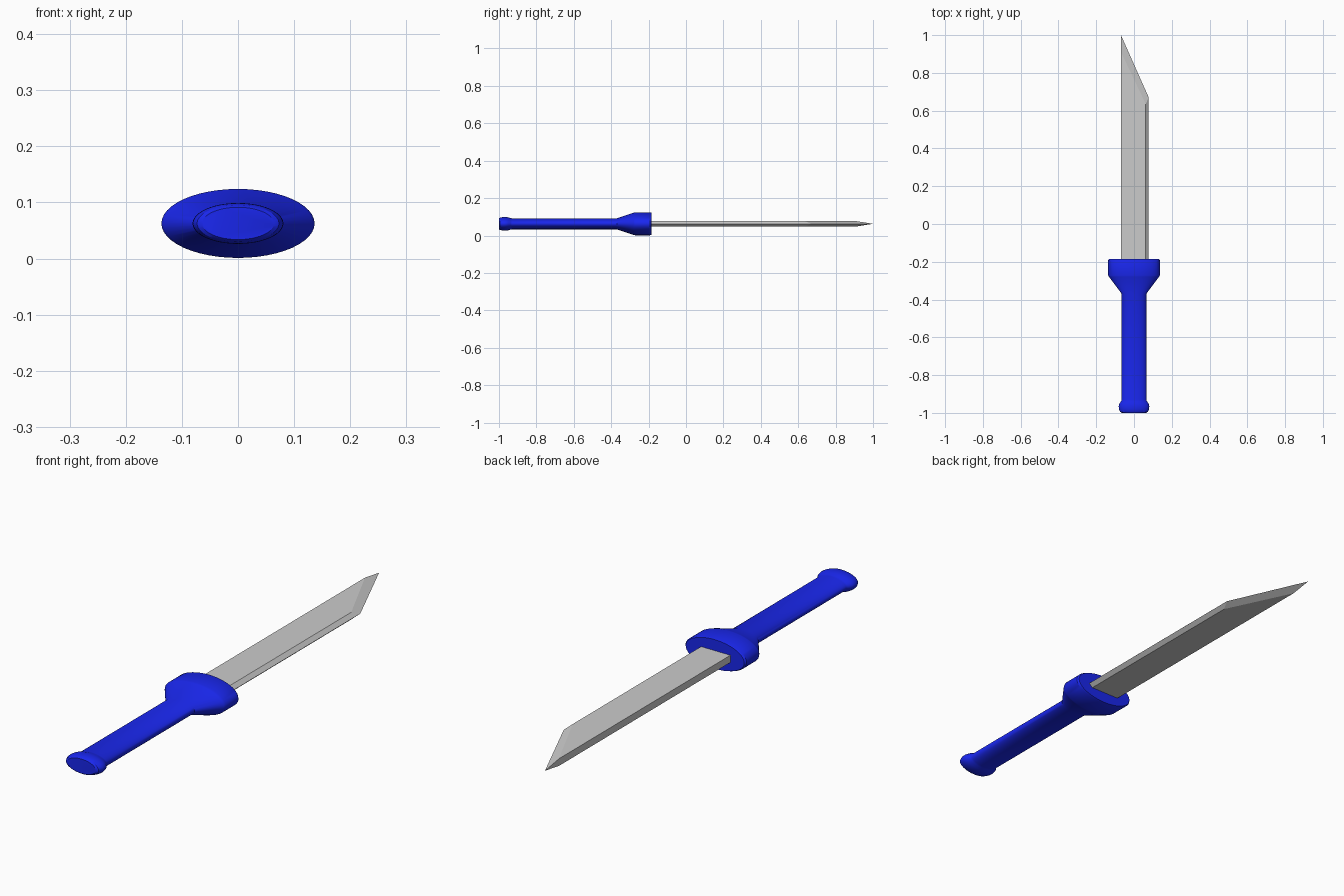
import bpy, bmesh, math

if "Cube" in bpy.data.objects:
    bpy.data.objects.remove(bpy.data.objects["Cube"])

CZ = 0.0625      # height of the long axis
FLAT = 0.45      # height / width ratio of the oval handle


def finish(bm, name):
    bmesh.ops.recalc_face_normals(bm, faces=bm.faces)
    me = bpy.data.meshes.new(name)
    bm.to_mesh(me)
    bm.free()
    ob = bpy.data.objects.new(name, me)
    bpy.context.collection.objects.link(ob)
    return ob


def oval_lathe(name, profile, seg=48):
    """Closed oval solid along y from (y, half width) pairs."""
    bm = bmesh.new()
    rings = []
    for y, r in profile:
        rings.append([bm.verts.new((r * math.cos(a), y, CZ + r * FLAT * math.sin(a)))
                      for a in (2 * math.pi * i / seg for i in range(seg))])
    for a, b in zip(rings, rings[1:]):
        for i in range(seg):
            j = (i + 1) % seg
            bm.faces.new((a[i], a[j], b[j], b[i]))
    bm.faces.new(rings[0])
    bm.faces.new(rings[-1])
    return finish(bm, name)


# Handle: pommel, straight grip, flared guard
handle = oval_lathe("handle", [
    (-1.0, 0.064), (-0.995, 0.073), (-0.98, 0.080), (-0.965, 0.081), (-0.95, 0.077),
    (-0.938, 0.068), (-0.93, 0.065), (-0.37, 0.065), (-0.28, 0.132),
    (-0.272, 0.1365), (-0.192, 0.1365), (-0.185, 0.131)])
blue = bpy.data.materials.new("handle_blue")
blue.diffuse_color = (0.01, 0.02, 0.85, 1)
blue.use_nodes = True
blue.node_tree.nodes["Principled BSDF"].inputs["Base Color"].default_value = blue.diffuse_color
handle.data.materials.append(blue)
bpy.context.view_layer.objects.active = handle
handle.select_set(True)
bpy.ops.object.shade_smooth_by_angle(angle=math.radians(30))

# Blade: flat sides with ground bevels meeting at the edge and angled tip
T = 0.0145
Y0 = -0.22
bm = bmesh.new()
base, corner, tip = [bm.verts.new((x, y, CZ)) for x, y in
                     ((0.078, Y0), (0.078, 0.67), (-0.069, 1.0))]
sides = []
for s in (1, -1):
    q = [bm.verts.new((x, y, CZ + s * T)) for x, y in
         ((-0.069, Y0), (0.062, Y0), (0.062, 0.635), (-0.069, 0.91))]
    bm.faces.new(q)
    bm.faces.new((q[1], base, corner, q[2]))
    bm.faces.new((q[2], corner, tip, q[3]))
    sides.append(q)
u, d = sides
bm.faces.new((u[0], u[3], tip, d[3], d[0]))      # spine
bm.faces.new((u[0], u[1], base, d[1], d[0]))     # end hidden in the guard
finish(bm, "blade")
